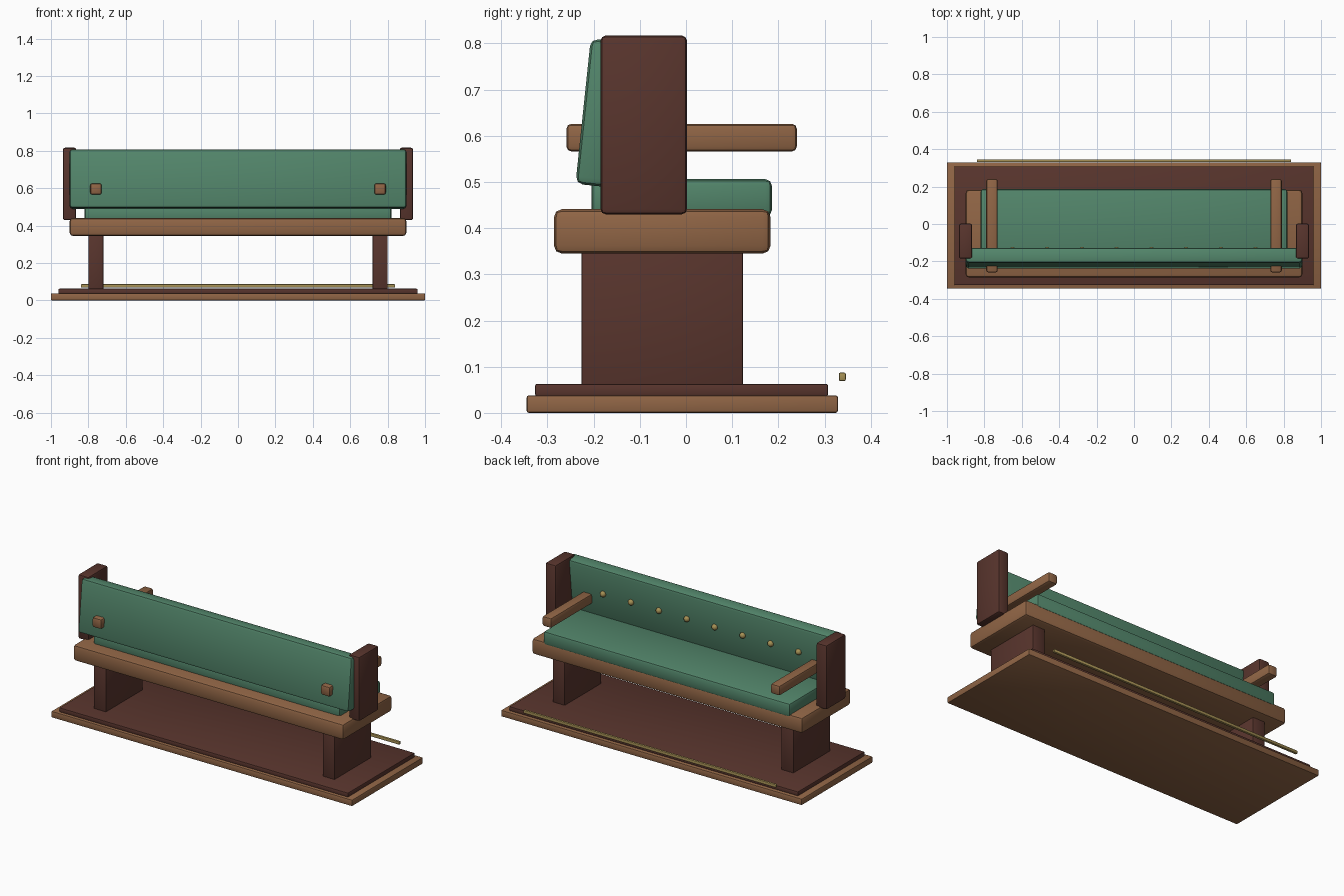
import bpy
import math

if "Cube" in bpy.data.objects:
    bpy.data.objects.remove(bpy.data.objects["Cube"], do_unlink=True)


def material(name, rgb):
    mat = bpy.data.materials.new(name)
    mat.use_nodes = True
    mat.diffuse_color = (*rgb, 1)
    mat.node_tree.nodes["Principled BSDF"].inputs["Base Color"].default_value = (*rgb, 1)
    return mat


WOOD = material("warm_wood", (0.28, 0.13, 0.06))
DARK = material("dark_wood", (0.098, 0.035, 0.026))
GREEN = material("green_upholstery", (0.085, 0.235, 0.145))
BRASS = material("brass", (0.38, 0.28, 0.09))


def finish(obj, name, mat):
    obj.name = obj.data.name = name
    obj.data.materials.append(mat)
    bpy.ops.object.shade_smooth_by_angle(angle=math.radians(35))
    return obj


def block(name, mat, xs, ys, zs, bevel, tilt=0):
    """Rounded box spanning the given ranges, tilted about x."""
    spans = (xs, ys, zs)
    bpy.ops.mesh.primitive_cube_add(size=1, location=[sum(s) / 2 for s in spans])
    obj = bpy.context.object
    obj.scale = [s[1] - s[0] for s in spans]
    bpy.ops.object.transform_apply(location=False, rotation=False, scale=True)
    obj.rotation_euler.x = tilt
    mod = obj.modifiers.new("rounded_edges", "BEVEL")
    mod.width = bevel
    mod.segments = 2
    bpy.ops.object.modifier_apply(modifier=mod.name)
    return finish(obj, name, mat)


# Stepped floor plinth
block("base_board", WOOD, (-1, 1), (-0.345, 0.329), (0, 0.038), 0.005)
block("base_top", DARK, (-0.96, 0.96), (-0.327, 0.308), (0.036, 0.063), 0.005)

# Seat frame and cushions
block("seat_frame", WOOD, (-0.9, 0.9), (-0.286, 0.183), (0.345, 0.441), 0.017)
block("seat_cushion", GREEN, (-0.82, 0.82), (-0.205, 0.186), (0.425, 0.506), 0.014)
block("back_cushion", GREEN, (-0.9, 0.9), (-0.223, -0.143), (0.491, 0.807), 0.016,
      tilt=-math.radians(6))

# Paired supports, end posts and arm rests
for side, s in (("left", 1), ("right", -1)):
    def pair(a, b):
        return sorted((s * a, s * b))
    block(side + "_leg", DARK, pair(0.72, 0.8), (-0.226, 0.123), (0.055, 0.355), 0.004)
    block(side + "_end_post", DARK, pair(0.865, 0.936), (-0.185, 0.002), (0.43, 0.817), 0.011)
    block(side + "_arm_rest", WOOD, pair(0.729, 0.79), (-0.259, 0.24), (0.566, 0.626), 0.011)

# Foot rail
block("foot_rail", BRASS, (-0.84, 0.84), (0.331, 0.346), (0.069, 0.087), 0.003)

# Row of upholstery buttons
COUNT = 8
for i in range(COUNT):
    x = -0.65 + 1.3 * i / (COUNT - 1)
    bpy.ops.mesh.primitive_uv_sphere_add(segments=12, ring_count=8, radius=0.018,
                                         location=(x, -0.141, 0.65))
    finish(bpy.context.object, f"back_button_{i + 1}", BRASS)
